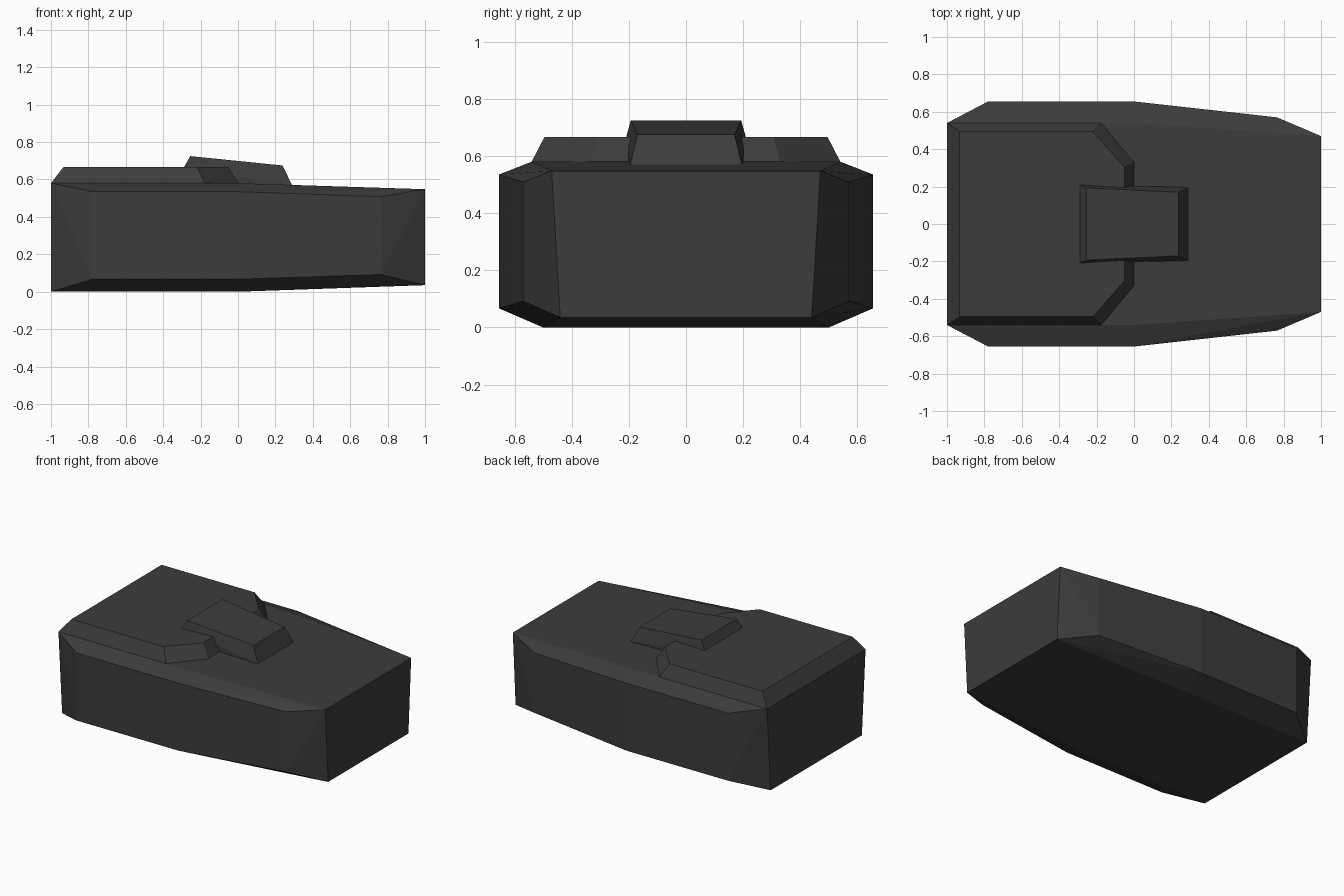
import bpy, bmesh
from math import radians

cube = bpy.data.objects.get("Cube")
if cube:
    bpy.data.objects.remove(cube, do_unlink=True)

# Single dark grey paint
paint = bpy.data.materials.new("dark_grey")
paint.use_nodes = True
GREY = (0.045, 0.045, 0.045, 1)
paint.diffuse_color = GREY
shader = next(n for n in paint.node_tree.nodes if n.type == 'BSDF_PRINCIPLED')
shader.inputs["Base Color"].default_value = GREY
shader.inputs["Roughness"].default_value = 0.8


def solid(name, corners, open_bottom=False):
    """Convex faceted solid from (x, half width, z) corners mirrored across y."""
    bm = bmesh.new()
    for x, y, z in corners:
        for side in (1, -1):
            bm.verts.new((x, side * y, z))
    bmesh.ops.convex_hull(bm, input=bm.verts[:])
    bmesh.ops.dissolve_limit(bm, angle_limit=radians(0.6),
                             verts=bm.verts[:], edges=bm.edges[:])
    bmesh.ops.recalc_face_normals(bm, faces=bm.faces[:])
    if open_bottom:
        under = [f for f in bm.faces if f.normal.z < -0.5]
        bmesh.ops.delete(bm, geom=under, context='FACES_ONLY')
    mesh = bpy.data.meshes.new(name)
    bm.to_mesh(mesh)
    bm.free()
    mesh.materials.append(paint)
    obj = bpy.data.objects.new(name, mesh)
    bpy.context.collection.objects.link(obj)
    return obj


# Chamfered body: deck edge, floor edge, then the wide belt along the sides
deck = [(-1, 0.54, 0.58), (0, 0.54, 0.58), (1, 0.47, 0.548)]
floor = [(-1, 0.5, 0), (0, 0.5, 0), (1, 0.44, 0.035)]
belt = [(-0.78, 0.655, 0.535), (-0.78, 0.655, 0.067),
        (0, 0.655, 0.535), (0, 0.655, 0.067),
        (0.765, 0.57, 0.508), (0.765, 0.57, 0.092)]
solid("body", deck + floor + belt)

# Raised panel with bevelled rim on the deck
rim = [(-1, 0.54, 0.58), (-0.175, 0.54, 0.58), (0, 0.33, 0.58)]
top = [(-0.933, 0.495, 0.667), (-0.22, 0.495, 0.667), (-0.052, 0.305, 0.667)]
solid("raised_panel", rim + top, open_bottom=True)

# Sloping hatch bridging the panel and the deck
base = [(-0.29, 0.21, 0.664), (0, 0.203, 0.575), (0.29, 0.196, 0.568)]
lid = [(-0.255, 0.193, 0.725), (0.238, 0.17, 0.675)]
solid("hatch", base + lid)
